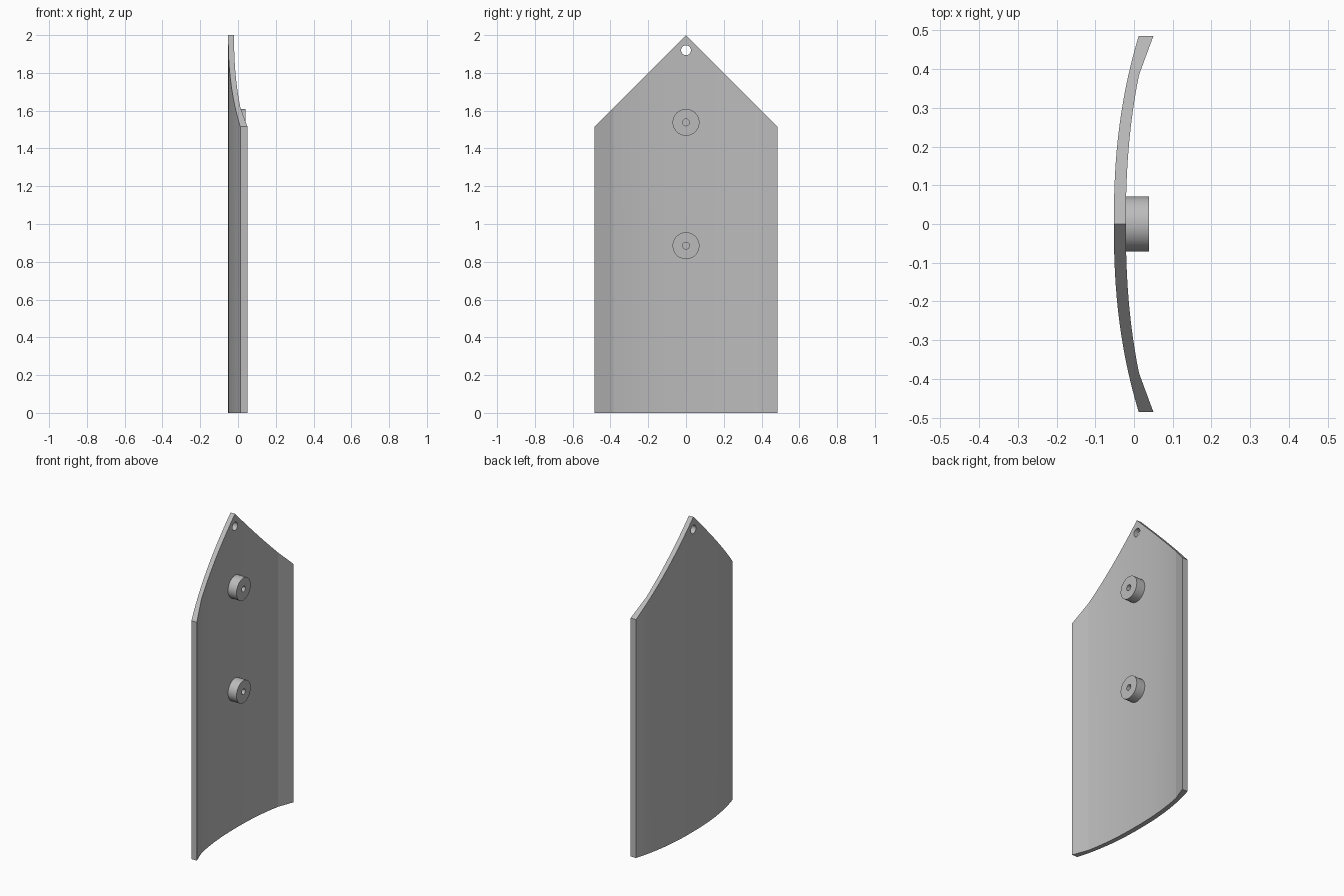
import bpy, bmesh, math
from mathutils import Matrix

cube = bpy.data.objects.get("Cube")
if cube:
    bpy.data.objects.remove(cube, do_unlink=True)

grey = bpy.data.materials.new("plain_grey")
grey.use_nodes = True
grey.diffuse_color = (0.5, 0.5, 0.5, 1)
grey.node_tree.nodes["Principled BSDF"].inputs["Base Color"].default_value = (0.5, 0.5, 0.5, 1)

HALF = 0.485    # half width of the plate
KINK = 0.385    # where the hollow side turns into the straight rim
PEAK = 2.0


def make_object(name, bm):
    bmesh.ops.recalc_face_normals(bm, faces=bm.faces)
    mesh = bpy.data.meshes.new(name)
    bm.to_mesh(mesh)
    bm.free()
    mesh.materials.append(grey)
    obj = bpy.data.objects.new(name, mesh)
    bpy.context.collection.objects.link(obj)
    return obj


def activate(obj):
    bpy.ops.object.select_all(action='DESELECT')
    obj.select_set(True)
    bpy.context.view_layer.objects.active = obj


def smooth(obj, degrees):
    activate(obj)
    bpy.ops.object.shade_smooth_by_angle(angle=math.radians(degrees))


def outer_x(y):
    return -0.052 + 0.064 * (abs(y) / HALF) ** 2.3


def inner_x(y):
    a = abs(y)
    if a <= KINK:
        return -0.021 + 0.034 * (a / KINK) ** 2.3
    return 0.013 + 0.037 * (a - KINK) / (HALF - KINK)


# Curved plate with a pointed top
half_ys = [KINK * i / 12 for i in range(1, 13)] + [KINK + (HALF - KINK) * i / 3 for i in (1, 2, 3)]
ys = [-y for y in reversed(half_ys)] + [0] + half_ys
bm = bmesh.new()
columns = []
for y in ys:
    top = PEAK - abs(y)
    loop = [(outer_x(y), y, 0), (inner_x(y), y, 0), (inner_x(y), y, top), (outer_x(y), y, top)]
    columns.append([bm.verts.new(p) for p in loop])
for a, b in zip(columns, columns[1:]):
    for i in range(4):
        j = (i + 1) % 4
        bm.faces.new((a[i], a[j], b[j], b[i]))
bm.faces.new(columns[0])
bm.faces.new(columns[-1])
plate = make_object("curved_plate", bm)

# Hanging hole near the tip
bm = bmesh.new()
bmesh.ops.create_cone(bm, cap_ends=True, segments=72, radius1=0.026, radius2=0.026, depth=0.4,
                      matrix=Matrix.Translation((0, 0, 1.92)) @ Matrix.Rotation(math.pi / 2, 4, 'Y'))
cutter = make_object("hole_cutter", bm)
cutter.hide_render = True
cut = plate.modifiers.new("hanging_hole", 'BOOLEAN')
cut.object = cutter
cut.operation = 'DIFFERENCE'
cut.solver = 'EXACT'
activate(plate)
bpy.ops.object.modifier_apply(modifier=cut.name)
bpy.data.objects.remove(cutter, do_unlink=True)
smooth(plate, 6)


# Round bosses with a blind screw hole
def boss(name, z, segments=48):
    bm = bmesh.new()
    rings = []
    for x, r in [(-0.035, 0.071), (0.039, 0.071), (0.039, 0.018), (-0.015, 0.018)]:
        rings.append([bm.verts.new((x, r * math.cos(t), z + r * math.sin(t)))
                      for t in (math.tau * k / segments for k in range(segments))])
    for a, b in zip(rings, rings[1:]):
        for k in range(segments):
            n = (k + 1) % segments
            bm.faces.new((a[k], a[n], b[n], b[k]))
    bm.faces.new(rings[0])
    bm.faces.new(rings[-1])
    smooth(make_object(name, bm), 30)


boss("lower_boss", 0.885)
boss("upper_boss", 1.538)
